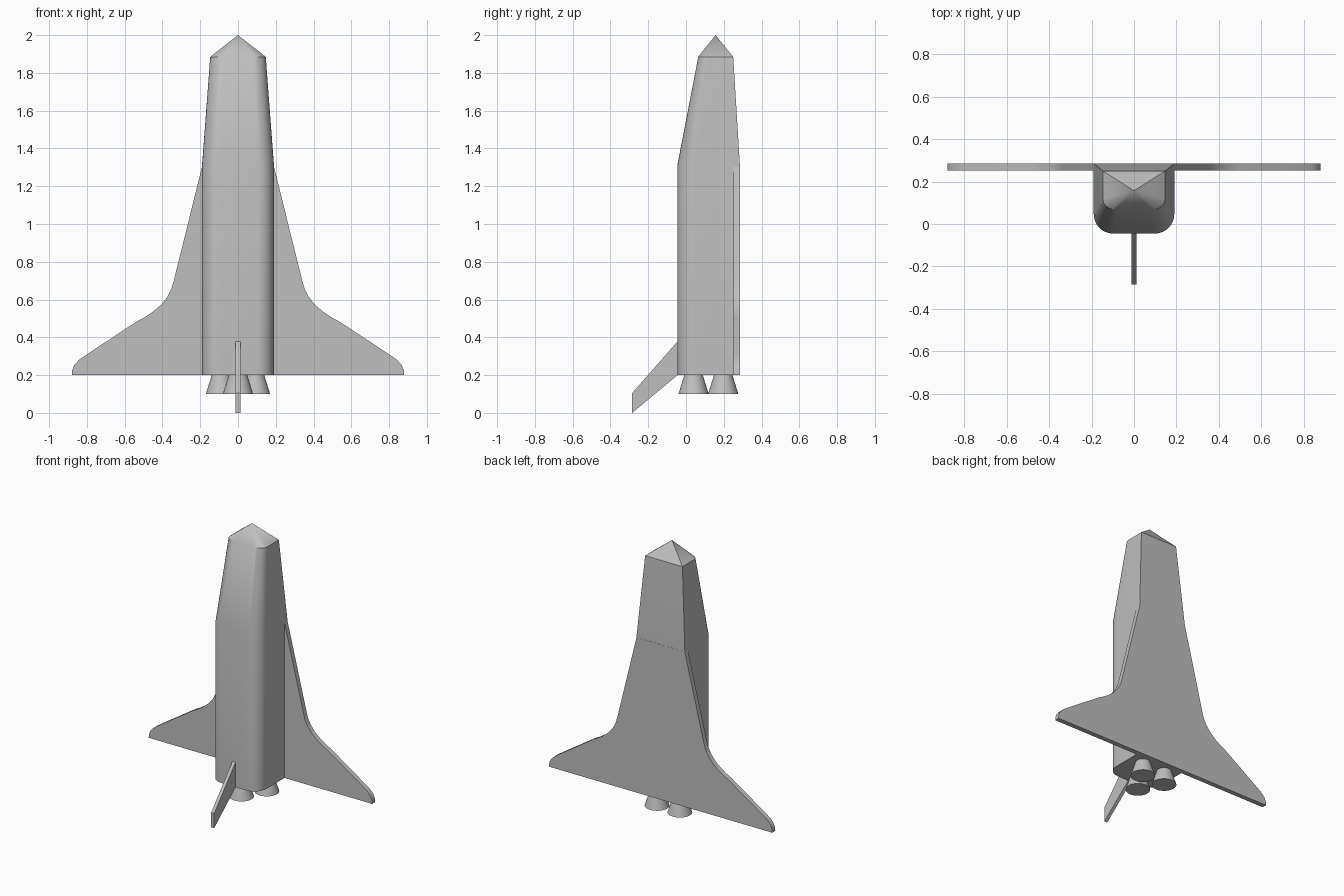
import bpy, bmesh, math
from math import radians

cube = bpy.data.objects.get("Cube")
if cube:
    bpy.data.objects.remove(cube, do_unlink=True)

grey = bpy.data.materials.new("hull grey")
grey.use_nodes = True
colour = (0.52, 0.52, 0.52, 1)
grey.diffuse_color = colour
grey.node_tree.nodes["Principled BSDF"].inputs["Base Color"].default_value = colour


def finish(bm, name, angle):
    bmesh.ops.recalc_face_normals(bm, faces=bm.faces)
    mesh = bpy.data.meshes.new(name)
    bm.to_mesh(mesh)
    bm.free()
    obj = bpy.data.objects.new(name, mesh)
    obj.data.materials.append(grey)
    bpy.context.collection.objects.link(obj)
    bpy.ops.object.select_all(action="DESELECT")
    obj.select_set(True)
    bpy.context.view_layer.objects.active = obj
    bpy.ops.object.shade_smooth_by_angle(angle=radians(angle))
    return obj


def slab(name, points, offset):
    """Extrude a flat outline by an offset vector."""
    bm = bmesh.new()
    face = bm.faces.new([bm.verts.new(p) for p in points])
    out = bmesh.ops.extrude_face_region(bm, geom=[face])
    moved = [v for v in out["geom"] if isinstance(v, bmesh.types.BMVert)]
    bmesh.ops.translate(bm, vec=offset, verts=moved)
    return finish(bm, name, 25)


# Fuselage: square belly corners, rounded front corners, tapering to a point
def section(half_width, front, back, z, steps=8):
    rx = half_width * 0.48
    ry = (back - front) * 0.28
    pts = [(-half_width, back, z)]
    for side in (-1, 1):
        for i in range(steps + 1):
            a = math.pi / 2 * (i if side < 0 else steps - i) / steps
            pts.append((side * (half_width - rx + rx * math.cos(a)),
                        front + ry - ry * math.sin(a), z))
    pts.append((half_width, back, z))
    return pts


bm = bmesh.new()
rings = [[bm.verts.new(p) for p in section(*s)] for s in (
    (0.19, -0.045, 0.285, 0.2),
    (0.19, -0.045, 0.285, 1.315),
    (0.147, 0.065, 0.25, 1.885))]
apex = bm.verts.new((0, 0.157, 2.0))
bm.faces.new(rings[0])
count = len(rings[0])
for i in range(count):
    j = (i + 1) % count
    for low, high in zip(rings, rings[1:]):
        bm.faces.new((low[i], low[j], high[j], high[i]))
    bm.faces.new((rings[-1][i], rings[-1][j], apex))
finish(bm, "fuselage", 30)

# Delta wing plate, mirrored outline
edge = [(0.88, 0.2), (0.878, 0.225), (0.866, 0.255), (0.84, 0.282),
        (0.8, 0.31), (0.53, 0.488), (0.5, 0.503), (0.455, 0.532),
        (0.41, 0.57), (0.375, 0.613), (0.353, 0.655), (0.34, 0.7),
        (0.19, 1.305)]
outline = edge + [(-x, z) for x, z in reversed(edge)]
slab("wing", [(x, 0.252, z) for x, z in outline], (0, 0.034, 0))

# Swept tail fin
fin = [(-0.03, 0.395), (-0.285, 0.105), (-0.285, 0), (-0.03, 0.212)]
slab("tail_fin", [(-0.012, y, z) for y, z in fin], (0.024, 0, 0))

# Three engine bells
for name, x, y in (("engine_front", 0, 0.04),
                   ("engine_left", 0.09, 0.197),
                   ("engine_right", -0.09, 0.197)):
    bm = bmesh.new()
    bmesh.ops.create_cone(bm, cap_ends=True, segments=32,
                          radius1=0.08, radius2=0.046, depth=0.11)
    bmesh.ops.translate(bm, vec=(x, y, 0.155), verts=bm.verts)
    finish(bm, name, 30)
